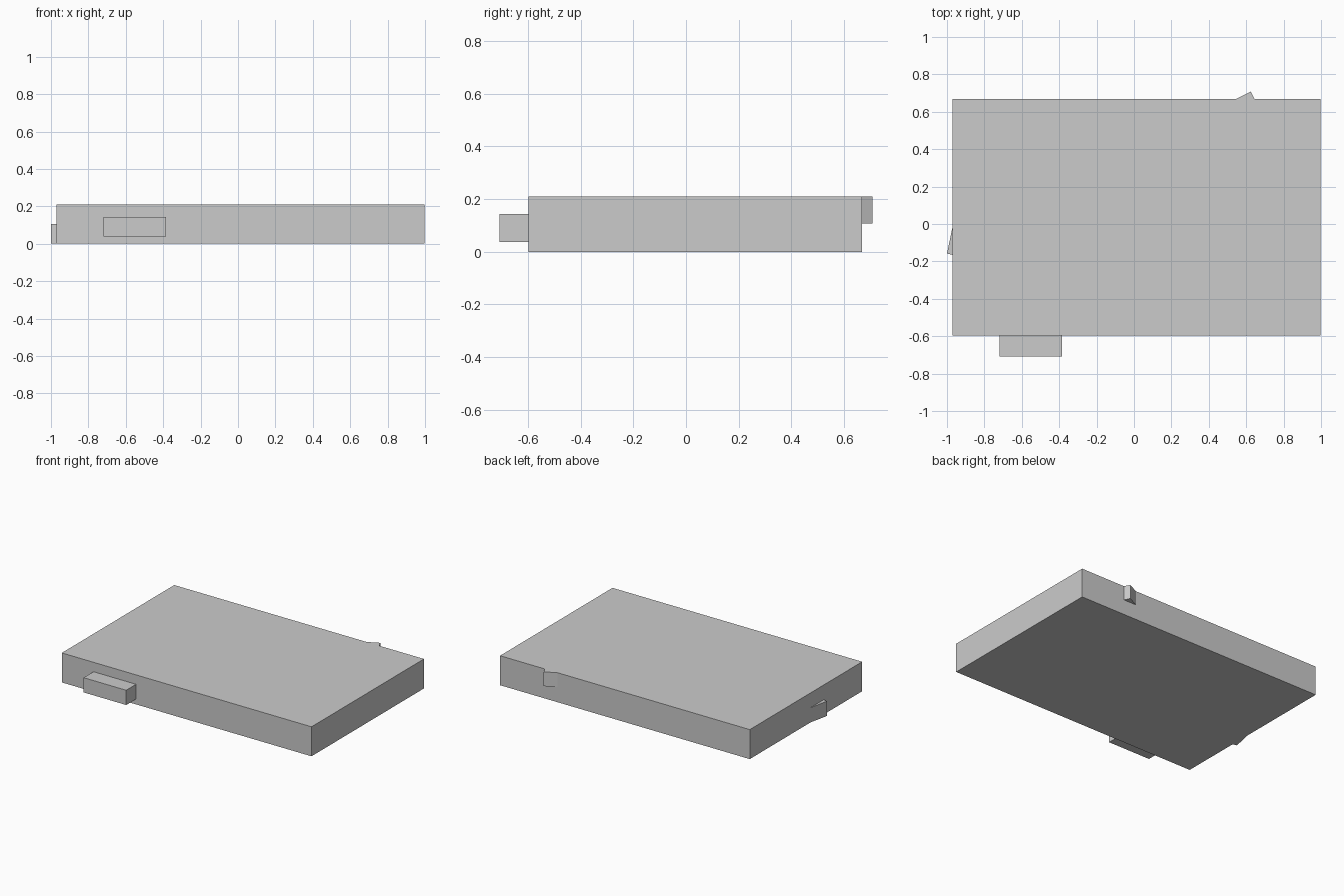
import bpy
import bmesh

if "Cube" in bpy.data.objects:
    bpy.data.objects.remove(bpy.data.objects["Cube"])

grey = bpy.data.materials.new("plain grey")
grey.diffuse_color = (0.6, 0.6, 0.6, 1)
grey.use_nodes = True
grey.node_tree.nodes["Principled BSDF"].inputs["Base Color"].default_value = grey.diffuse_color


def prism(name, outline, z0, z1):
    """Extrude a counter-clockwise plan outline from z0 up to z1."""
    bm = bmesh.new()
    base = bm.faces.new([bm.verts.new((x, y, z0)) for x, y in outline])
    grown = bmesh.ops.extrude_face_region(bm, geom=[base], use_keep_orig=True)
    for v in grown["geom"]:
        if isinstance(v, bmesh.types.BMVert):
            v.co.z = z1
    bmesh.ops.recalc_face_normals(bm, faces=bm.faces)
    mesh = bpy.data.meshes.new(name)
    bm.to_mesh(mesh)
    bm.free()
    mesh.materials.append(grey)
    obj = bpy.data.objects.new(name, mesh)
    bpy.context.collection.objects.link(obj)
    return obj


def rect(x0, x1, y0, y1):
    return [(x0, y0), (x1, y0), (x1, y1), (x0, y1)]


# Main flat slab
prism("slab", rect(-0.97, 0.997, -0.597, 0.668), 0, 0.21)
# Block sticking out of the front edge
prism("front_tab", rect(-0.72, -0.385, -0.708, -0.597), 0.038, 0.143)
# Ratchet-shaped catches on the back and left edges
prism("back_catch", [(0.645, 0.668), (0.625, 0.708), (0.545, 0.668)], 0.108, 0.21)
prism("left_catch", [(-0.97, -0.165), (-0.97, -0.015), (-1.0, -0.158)], 0, 0.105)
